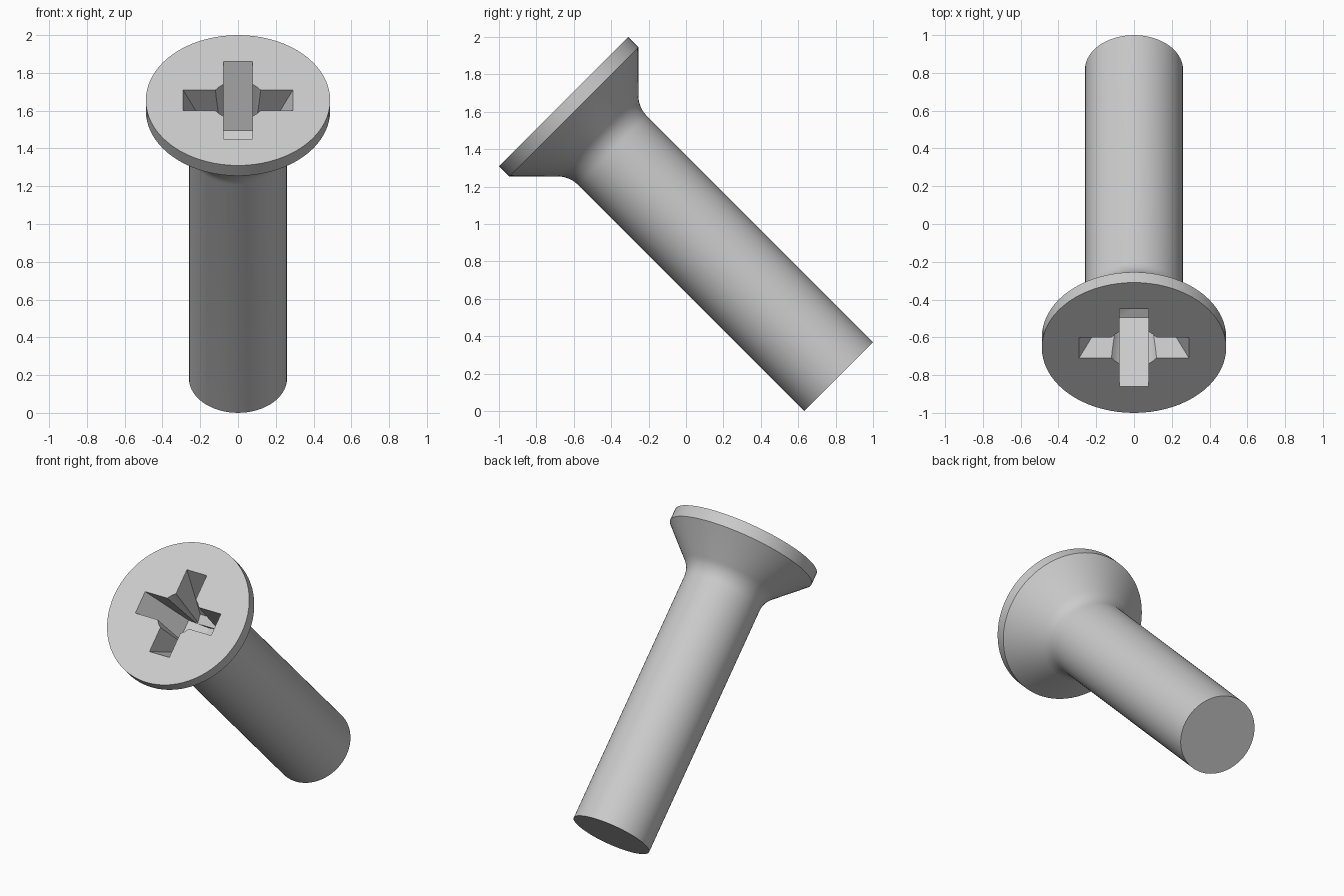
import bpy, bmesh, math
from mathutils import Matrix, Vector

cube = bpy.data.objects.get("Cube")
if cube:
    bpy.data.objects.remove(cube, do_unlink=True)

HEAD_R, SHAFT_R, LENGTH, RIM = 0.488, 0.26, 2.08, 0.078
ARM_HALF, FILLET = 0.076, 0.157

steel = bpy.data.materials.new("light grey steel")
steel.use_nodes = True
grey = (0.6, 0.6, 0.6, 1)
steel.diffuse_color = grey
steel.node_tree.nodes["Principled BSDF"].inputs["Base Color"].default_value = grey


def add_object(name, bm):
    bmesh.ops.recalc_face_normals(bm, faces=bm.faces)
    mesh = bpy.data.meshes.new(name)
    bm.to_mesh(mesh)
    bm.free()
    obj = bpy.data.objects.new(name, mesh)
    bpy.context.collection.objects.link(obj)
    mesh.materials.append(steel)
    return obj


def lathe(name, profile, steps):
    """Spin (radius, height) points around the local z axis and close the ends."""
    bm = bmesh.new()
    rings = []
    for r, z in profile:
        rings.append([bm.verts.new((r * math.cos(math.tau * i / steps),
                                    r * math.sin(math.tau * i / steps), z))
                      for i in range(steps)])
    for a, b in zip(rings, rings[1:]):
        for i in range(steps):
            j = (i + 1) % steps
            bm.faces.new((a[i], a[j], b[j], b[i]))
    bm.faces.new(rings[0])
    bm.faces.new(rings[-1])
    return add_object(name, bm)


def slot(name, half_profile, angle):
    """Mirror a half profile and extrude it into one bar of the cross."""
    bm = bmesh.new()
    outline = half_profile + [(-x, z) for x, z in reversed(half_profile) if x > 0]
    face = bm.faces.new([bm.verts.new((x, -ARM_HALF, z)) for x, z in outline])
    grown = bmesh.ops.extrude_face_region(bm, geom=[face])["geom"]
    bmesh.ops.translate(bm, vec=Vector((0, 2 * ARM_HALF, 0)),
                        verts=[v for v in grown if isinstance(v, bmesh.types.BMVert)])
    bm.transform(Matrix.Rotation(angle, 4, "Z"))
    return add_object(name, bm)


# Countersunk head, rounded neck and plain shaft, in one turned body
corner = -RIM - (HEAD_R - SHAFT_R)
neck_end = corner - FILLET * math.tan(math.pi / 8)
profile = [(HEAD_R, 0), (HEAD_R, -RIM)]
for k in range(7):
    a = math.pi / 4 * (1 - k / 6)
    profile.append((SHAFT_R + FILLET * (1 - math.cos(a)),
                    neck_end + FILLET * math.sin(a)))
profile.append((SHAFT_R, -LENGTH))
screw = lathe("countersunk_screw", profile, 72)

# Cross recess: two tapered bars and a tapered round centre
bar = [(0.29, 0.05), (0.29, 0), (0.135, -0.36), (0, -0.4)]
cutters = [
    slot("slot_across", bar, 0),
    slot("slot_upright", bar, math.pi / 2),
    lathe("recess_centre", [(0.144, 0.05), (0.142, 0), (0.115, -0.365), (0.004, -0.402)], 32),
]
for cutter in cutters:
    cutter.hide_render = True
    mod = screw.modifiers.new("recess", "BOOLEAN")
    mod.operation = "DIFFERENCE"
    mod.solver = "EXACT"
    mod.object = cutter

bpy.ops.object.select_all(action="DESELECT")
screw.select_set(True)
bpy.context.view_layer.objects.active = screw
for mod in list(screw.modifiers):
    bpy.ops.object.modifier_apply(modifier=mod.name)
for cutter in cutters:
    bpy.data.objects.remove(cutter, do_unlink=True)
bpy.ops.object.shade_smooth_by_angle(angle=math.radians(30))

# Lean the screw back so that the head faces forward and up
lean = math.pi / 4
offset = HEAD_R * math.sin(lean)
screw.rotation_euler = (lean, 0, 0)
screw.location = (0, -1 + offset, 2 - offset)
